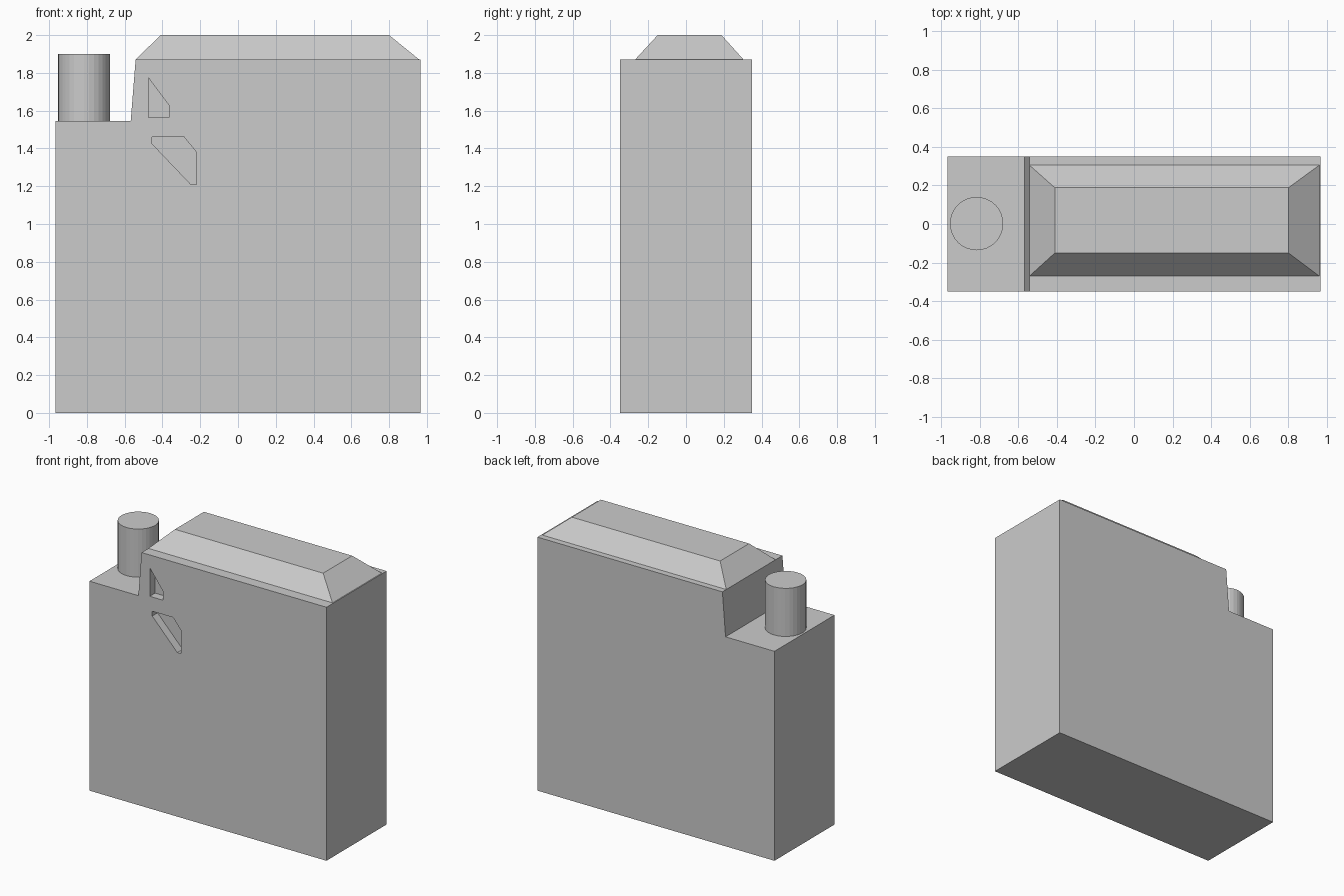
import bpy, bmesh

if "Cube" in bpy.data.objects:
    bpy.data.objects.remove(bpy.data.objects["Cube"])


def make_object(name, bm):
    bmesh.ops.recalc_face_normals(bm, faces=bm.faces)
    mesh = bpy.data.meshes.new(name)
    bm.to_mesh(mesh)
    bm.free()
    obj = bpy.data.objects.new(name, mesh)
    bpy.context.collection.objects.link(obj)
    return obj


def prism(name, profile, y0, y1):
    """Extrude an (x, z) profile from y0 to y1."""
    bm = bmesh.new()
    face = bm.faces.new([bm.verts.new((x, y0, z)) for x, z in profile])
    ext = bmesh.ops.extrude_face_region(bm, geom=[face])
    verts = [g for g in ext["geom"] if isinstance(g, bmesh.types.BMVert)]
    bmesh.ops.translate(bm, verts=verts, vec=(0, y1 - y0, 0))
    return make_object(name, bm)


# Main body with the stepped shoulder
body = prism("body", [(-0.967, 0), (0.967, 0), (0.967, 1.87), (-0.542, 1.87),
                      (-0.568, 1.545), (-0.967, 1.545)], -0.35, 0.35)

# Shallow recesses in the front face
recesses = {
    "upper_recess_cutter": [(-0.475, 1.775), (-0.365, 1.628), (-0.365, 1.565), (-0.475, 1.565)],
    "lower_recess_cutter": [(-0.455, 1.46), (-0.285, 1.46), (-0.22, 1.38), (-0.22, 1.21),
                            (-0.25, 1.21), (-0.455, 1.425)],
}
for name, profile in recesses.items():
    cutter = prism(name, profile, -0.45, -0.288)
    cutter.hide_render = True
    cutter.hide_set(True)
    mod = body.modifiers.new(name, 'BOOLEAN')
    mod.operation = 'DIFFERENCE'
    mod.solver = 'EXACT'
    mod.object = cutter

# Bevelled top cap: two rectangles joined by sloping sides
bm = bmesh.new()
rings = []
for x0, x1, y0, y1, z in ((-0.542, 0.96, -0.27, 0.305, 1.87), (-0.41, 0.80, -0.15, 0.188, 2.0)):
    rings.append([bm.verts.new((x, y, z)) for x, y in ((x0, y0), (x1, y0), (x1, y1), (x0, y1))])
for ring in rings:
    bm.faces.new(ring)
for i in range(4):
    j = (i + 1) % 4
    bm.faces.new((rings[0][i], rings[0][j], rings[1][j], rings[1][i]))
make_object("top_cap", bm)

# Round post on the shoulder
bpy.ops.mesh.primitive_cylinder_add(vertices=32, radius=0.138, depth=0.355,
                                    location=(-0.815, 0.002, 1.7225))
bpy.context.object.name = "post"
